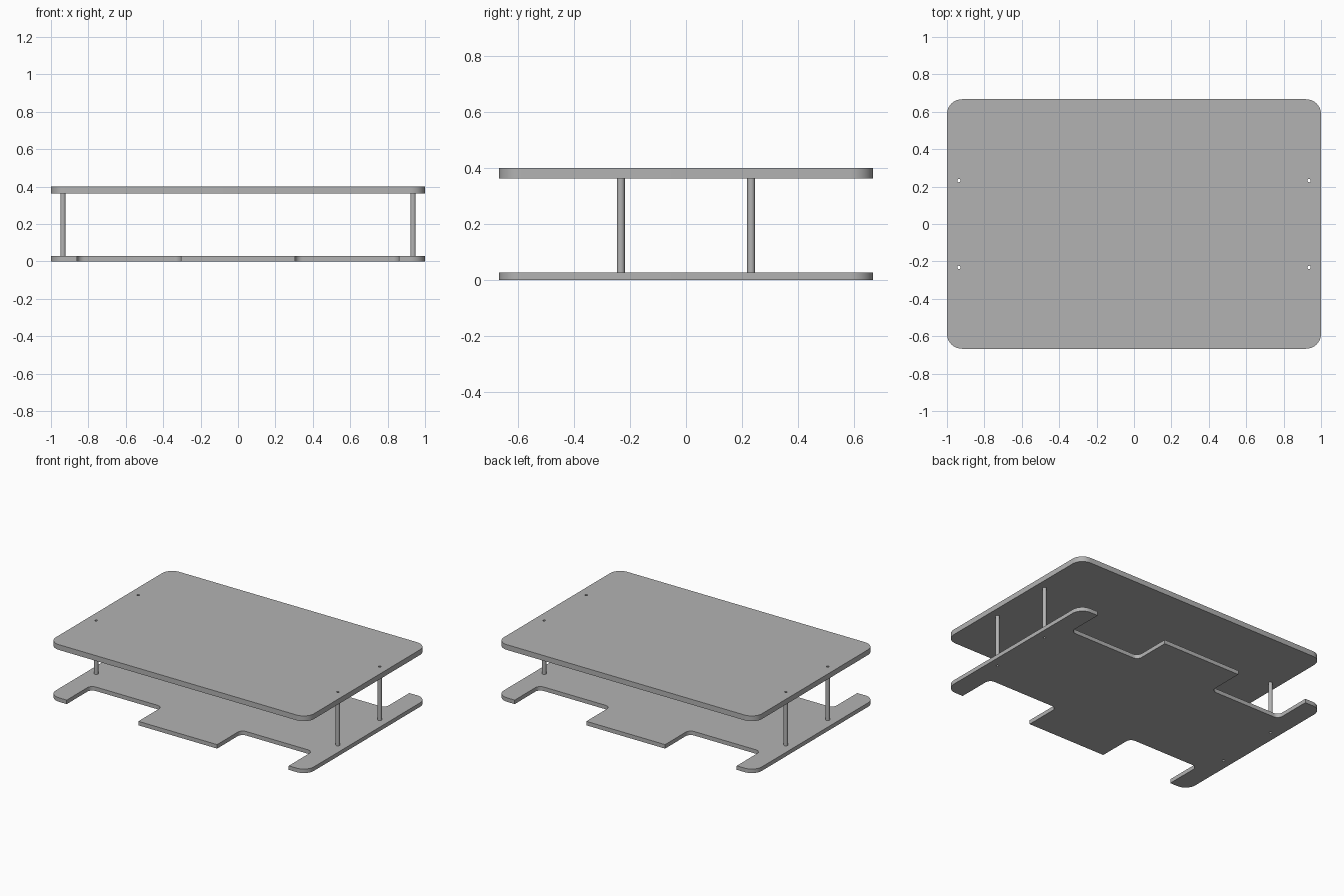
import bpy, bmesh, math
from mathutils import Vector

cube = bpy.data.objects.get("Cube")
if cube:
    bpy.data.objects.remove(cube, do_unlink=True)

# Overall sizes
HALF_X, HALF_Y = 1.0, 0.667
BASE_TOP, TOP_BOTTOM, TOP_TOP = 0.028, 0.363, 0.4
POST_X, POST_Y = 0.936, 0.232
POST_R, HOLE_R = 0.014, 0.009
SIGNS = [(1, 1), (-1, 1), (-1, -1), (1, -1)]

grey = bpy.data.materials.new("plain_grey")
grey.use_nodes = True
grey.diffuse_color = (0.45, 0.45, 0.45, 1)
grey.node_tree.nodes["Principled BSDF"].inputs["Base Color"].default_value = (0.45, 0.45, 0.45, 1)


def circle(x, y, r, n=24):
    return [(x + r * math.cos(math.tau * i / n), y + r * math.sin(math.tau * i / n)) for i in range(n)]


def mirrored_outline(quarter):
    """Mirror one quarter of (x, y, radius) corners into a closed, filleted outline."""
    corners = []
    for i, (sx, sy) in enumerate(SIGNS):
        run = quarter if i % 2 == 0 else quarter[::-1]
        corners += [(Vector((sx * x, sy * y)), r) for x, y, r in run]
    points = []
    for i, (p, r) in enumerate(corners):
        if r == 0:
            points.append(tuple(p))
            continue
        back = (corners[i - 1][0] - p).normalized()
        ahead = (corners[(i + 1) % len(corners)][0] - p).normalized()
        centre = p + r * (back + ahead)
        for k in range(11):
            t = math.pi / 2 * k / 10
            points.append(tuple(centre - r * (ahead * math.cos(t) + back * math.sin(t))))
    return points


def extrude_outlines(name, outlines, z0, z1):
    """Fill the outlines, inner ones becoming holes, and extrude from z0 to z1."""
    curve = bpy.data.curves.new(name, "CURVE")
    curve.dimensions = "2D"
    curve.fill_mode = "BOTH"
    curve.extrude = (z1 - z0) / 2
    for outline in outlines:
        spline = curve.splines.new("POLY")
        spline.points.add(len(outline) - 1)
        for point, (x, y) in zip(spline.points, outline):
            point.co = (x, y, 0, 1)
        spline.use_cyclic_u = True
    obj = bpy.data.objects.new(name, curve)
    obj.location.z = (z0 + z1) / 2
    bpy.context.collection.objects.link(obj)
    bpy.ops.object.select_all(action="DESELECT")
    obj.select_set(True)
    bpy.context.view_layer.objects.active = obj
    bpy.ops.object.convert(target="MESH")
    obj = bpy.context.object
    # Weld the caps to the walls
    bm = bmesh.new()
    bm.from_mesh(obj.data)
    bmesh.ops.remove_doubles(bm, verts=bm.verts, dist=0.0001)
    bmesh.ops.recalc_face_normals(bm, faces=bm.faces)
    bm.to_mesh(obj.data)
    bm.free()
    obj.data.materials.clear()
    obj.data.materials.append(grey)
    bpy.ops.object.shade_smooth_by_angle(angle=math.radians(30))
    return obj


holes = [circle(sx * POST_X, sy * POST_Y, HOLE_R) for sx, sy in SIGNS]

# Rounded table top
top = mirrored_outline([(HALF_X, HALF_Y, 0.08)])
extrude_outlines("table_top", [top] + holes, TOP_BOTTOM, TOP_TOP)

# Lower plate with corner feet, notches and centre tabs
base = mirrored_outline([
    (HALF_X, HALF_Y, 0.08), (0.86, HALF_Y, 0), (0.86, 0.4, 0.04),
    (0.305, 0.4, 0.04), (0.305, HALF_Y, 0),
])
extrude_outlines("base_plate", [base] + holes, 0, BASE_TOP)

# Hollow posts between the plates
for name, (sx, sy) in zip(("back_left", "back_right", "front_right", "front_left"), SIGNS):
    x, y = sx * POST_X, sy * POST_Y
    extrude_outlines(name + "_post", [circle(x, y, POST_R), circle(x, y, HOLE_R)], BASE_TOP, TOP_BOTTOM)
